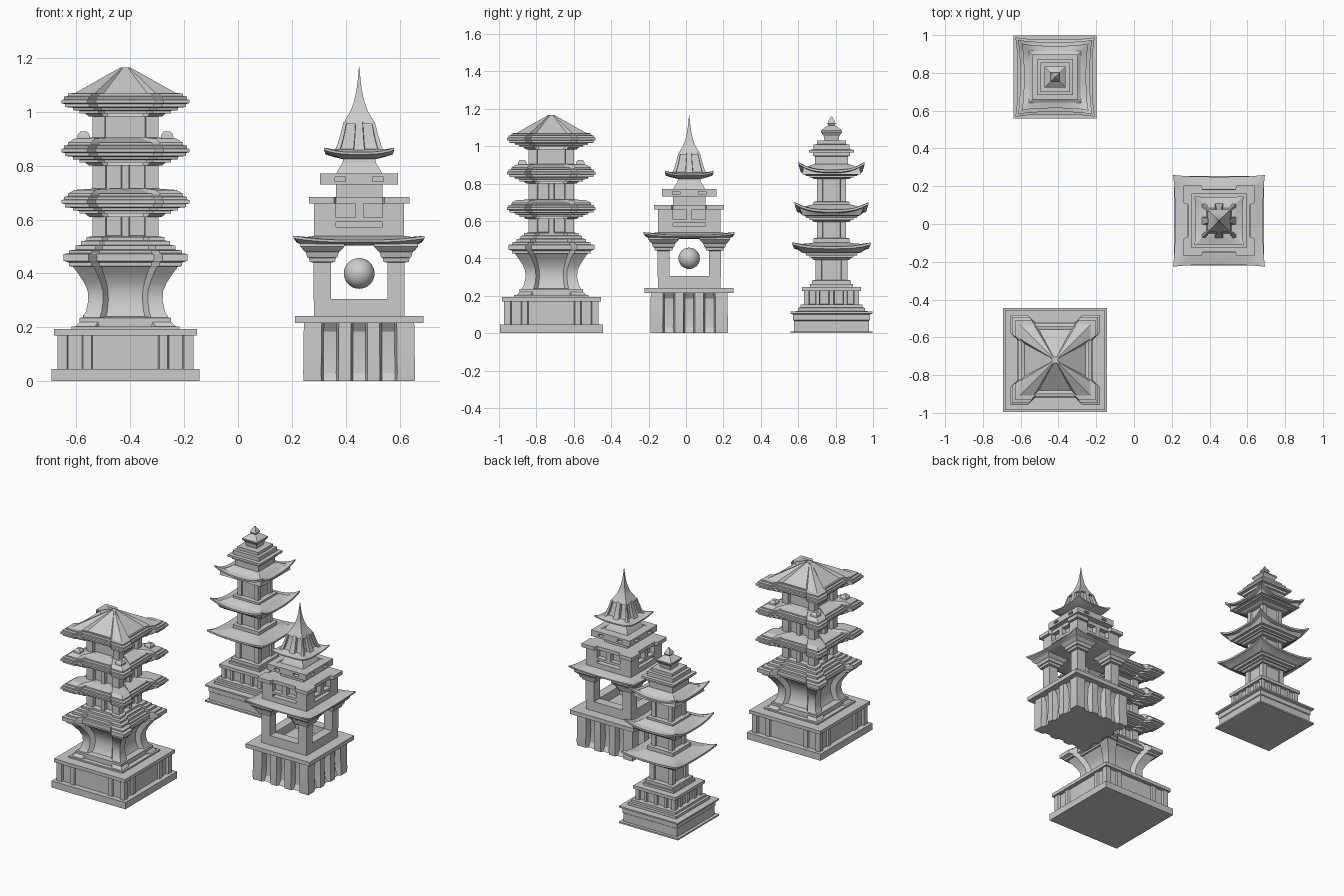
import bpy, bmesh, math

A = (-0.418, -0.72)
B = (0.45, 0.017)
C = (-0.418, 0.778)


def mir(pts):
    """Mirror a half side profile (t from -1 to 0) to the full side."""
    return pts + [(-t, w) for t, w in reversed(pts) if t < 0]


SQUARE = [(-1, 1), (1, 1)]
WING = mir([(-1, 1), (-.6, 1), (-.46, 0)])
POSTS = mir([(-1, 1), (-.62, 1), (-.6, 0)])
TWO_BAY = mir([(-1, 1), (-.6, 1), (-.58, 0), (-.13, 0), (-.11, 1)])
CURVE = [(i / 6, abs(i / 6) ** 3) for i in range(-6, 7)]


def finish(name, bm):
    bmesh.ops.recalc_face_normals(bm, faces=bm.faces)
    me = bpy.data.meshes.new(name)
    bm.to_mesh(me)
    bm.free()
    me.polygons.foreach_set("use_smooth", [True] * len(me.polygons))
    me.set_sharp_from_angle(angle=math.radians(22))
    ob = bpy.data.objects.new(name, me)
    bpy.context.collection.objects.link(ob)
    return ob


def loft(name, c, rings, prof=SQUARE):
    """Four-sided loft. Ring: (half, z), (corner, mid, z) or (corner, mid, z corner, z mid)."""
    bm = bmesh.new()
    loops = []
    for r in rings:
        if len(r) == 2:
            r = (r[0], r[0], r[1])
        if len(r) == 3:
            r = r + (r[2],)
        hc, hm, zc, zm = r
        loop = []
        for s in range(4):
            ca, sa = math.cos(s * math.pi / 2), math.sin(s * math.pi / 2)
            for t, w in prof[:-1]:
                x, y = t * hc, -(hm + (hc - hm) * w)
                loop.append(bm.verts.new((c[0] + x * ca - y * sa, c[1] + x * sa + y * ca,
                                          zm + (zc - zm) * w)))
        loops.append(loop)
    for a, b in zip(loops, loops[1:]):
        for i in range(len(a)):
            j = (i + 1) % len(a)
            bm.faces.new((a[i], a[j], b[j], b[i]))
    bm.faces.new(loops[0][::-1])
    bm.faces.new(loops[-1])
    return finish(name, bm)


def block(name, c, h, z0, z1):
    return loft(name, c, [(h, z0), (h, z1)])


def around(name, c, boxes):
    """Boxes (x0, x1, y inner, y outer, z0, z1) repeated on all four sides."""
    bm = bmesh.new()
    for s in range(4):
        ca, sa = math.cos(s * math.pi / 2), math.sin(s * math.pi / 2)
        for x0, x1, yi, yo, z0, z1 in boxes:
            v = bmesh.ops.create_cube(bm, size=1)["verts"]
            for p in v:
                x = x0 if p.co.x < 0 else x1
                y = -yo if p.co.y < 0 else -yi
                z = z0 if p.co.z < 0 else z1
                p.co = (c[0] + x * ca - y * sa, c[1] + x * sa + y * ca, z)
    return finish(name, bm)


# --- Tower A: heavy stepped pagoda ---
block("a_plinth", A, .275, 0, .045)
loft("a_base", A, [(.253, .238, .045), (.253, .238, .172)],
     mir([(-1, 1), (-.86, 1), (-.84, 0), (-.64, 0), (-.62, .7), (-.5, .7), (-.48, 0)]))
block("a_base_cap", A, .265, .17, .193)
loft("a_base_step", A, [(.2, .193), (.2, .203), (.17, .203), (.17, .235), (.13, .24)], WING)
# Flared first storey that runs up into the lowest roof
loft("a_first_storey", A, [
    (.19, .16, .2), (.165, .14, .225), (.146, .122, .26), (.138, .112, .3), (.14, .112, .335),
    (.153, .12, .365), (.176, .14, .4), (.195, .16, .425), (.21, .17, .427), (.21, .17, .44),
    (.23, .19, .447), (.23, .19, .472), (.21, .18, .475), (.21, .18, .485), (.185, .165, .488),
    (.185, .165, .503), (.165, .15, .506), (.165, .15, .52), (.145, .13, .522),
    (.145, .13, .535), (.1, .1, .54)], WING)
loft("a_storey_2", A, [(.122, .1, .53), (.122, .1, .62)], TWO_BAY)
loft("a_storey_3", A, [(.122, .1, .7), (.122, .1, .81)], TWO_BAY)
loft("a_storey_4", A, [(.122, .1, .89), (.122, .1, .99)], POSTS)
EAVE = [(.135, 0), (.15, .012), (.17, .012), (.17, .022), (.195, .024), (.195, .033),
        (.225, .036), (.225, .047), (.237, .05), (.237, .062), (.228, .065), (.228, .074),
        (.213, .077), (.213, .086)]
for i, z in enumerate((.61, .8, .982)):
    rings = [(h, h * .85 if h > .14 else h, z + d) for h, d in EAVE]
    if i < 2:
        rings += [(.19, .165, z + .1, z + .088), (.12, .12, z + .105), (.1, .1, z + .105)]
    else:
        rings += [(.187, .162, 1.07, 1.062), (.018, .016, 1.165)]
    loft("a_roof_%d" % (i + 2), A, rings, WING)
# Upturned horns at the corners of the third roof
for sx in (-1, 1):
    for sy in (-1, 1):
        loft("a_roof_horn", (A[0] + sx * .155, A[1] + sy * .155),
             [(.025, .885), (.022, .915), (.012, .927)])

# --- Tower B: open belfry with spire ---
loft("b_base", B, [(.206, .19, 0), (.208, .172, .03), (.206, .165, .1), (.206, .172, .185),
                   (.204, .195, .218)],
     mir([(-1, 1), (-.68, 1), (-.64, 0), (-.41, 0), (-.37, 1), (-.15, 1), (-.11, 0)]))
block("b_base_slab", B, .238, .215, .242)
around("b_parapet", B, [(-.168, .168, .108, .168, .24, .305)])
block("b_floor", B, .15, .24, .25)
for sx in (-1, 1):
    for sy in (-1, 1):
        loft("b_corner_post", (B[0] + sx * .137, B[1] + sy * .137),
             [(.032, .3), (.032, .44), (.047, .443), (.05, .458), (.056, .46), (.062, .48),
              (.068, .484), (.082, .5), (.082, .515)])
bm = bmesh.new()
bmesh.ops.create_uvsphere(bm, u_segments=32, v_segments=18, radius=.057)
bell = finish("b_bell", bm)
bell.location = (B[0], B[1], .4)
loft("b_lower_roof", B, [(.17, .17, .503), (.22, .215, .512, .507), (.243, .233, .53, .516),
                         (.243, .233, .54, .524), (.2, .2, .535, .53), (.16, .16, .54)], CURVE)
# Upper room with window frames around a recessed core
block("b_upper_core", B, .135, .53, .675)
around("b_upper_frame", B, [
    (-.167, -.086, .1, .167, .53, .665), (.086, .167, .1, .167, .53, .665),
    (-.086, .086, .1, .167, .53, .572), (-.086, .086, .1, .167, .59, .607),
    (-.016, .016, .1, .167, .6, .665)])
loft("b_upper_cap", B, [(.187, .165, .66), (.187, .165, .684)],
     mir([(-1, 1), (-.5, 1), (-.46, 0)]))
block("b_neck", B, .086, .68, .735)
block("b_gallery_core", B, .12, .732, .768)
around("b_gallery_frame", B, [
    (-.145, .145, .1, .145, .73, .742), (-.145, .145, .1, .145, .758, .771)]
    + [(s * x - w, s * x + w, .1, .145, .74, .76)
       for s in (-1, 1) for x, w in ((.141, .004), (.098, .008), (.025, .025))])
loft("b_spire_neck", B, [(.085, .77), (.078, .785), (.062, .81), (.058, .835)])
loft("b_upper_roof", B, [(.065, .065, .825), (.1, .1, .84, .834), (.13, .125, .858, .842),
                         (.13, .125, .867, .85), (.1, .1, .86, .855), (.08, .08, .862)], CURVE)
# Curved spire with recessed vents in the lower part
loft("b_spire_vents", B, [(.095, .072, .85), (.082, .062, .875), (.07, .053, .915),
                          (.06, .046, .955), (.058, .056, .962)],
     mir([(-1, 1), (-.8, 1), (-.78, 0), (-.24, 0), (-.22, 1)]))
loft("b_spire", B, [(.06, .955), (.047, .978), (.032, 1.003), (.022, 1.03), (.014, 1.06),
                    (.008, 1.095), (.004, 1.13), (.001, 1.167)])

# --- Tower C: slim pagoda with curved eaves ---
loft("c_base", C, [(.22, 0), (.22, .01), (.2, .01), (.2, .066), (.205, .07), (.205, .1),
                   (.22, .105), (.22, .115), (.18, .118), (.18, .135), (.165, .137),
                   (.165, .152), (.13, .155)])
loft("c_pedestal", C, [(.148, .134, .15), (.148, .134, .226)],
     mir([(-1, 1), (-.82, 1), (-.8, 0), (-.58, 0), (-.56, .8), (-.44, .8), (-.42, 0),
          (-.1, 0), (-.08, .8)]))
loft("c_pedestal_cap", C, [(.157, .225), (.157, .246), (.115, .247), (.115, .262), (.08, .263)])
for i, (z0, z1) in enumerate(((.26, .415), (.485, .605), (.68, .84))):
    h = (.085, .077, .077)[i]
    loft("c_storey_%d" % (i + 1), C, [(h, h - .012, z0), (h, h - .012, z1)], POSTS)
    loft("c_storey_foot_%d" % (i + 1), C, [(h + .02, z0 - .01), (h + .02, z0 + .022),
                                           (h, z0 + .024)])
for i, (z, h, zc, zm, zt) in enumerate(((.392, .21, .485, .463, .485), (.595, .197, .7, .66, .69),
                                        (.825, .177, .915, .873, .905))):
    b = .095
    d = (zm - z - .012) / 5
    rings = [(b, z), (b + .012, z + d), (b + .022, z + d), (b + .022, z + 2 * d)]
    rings += [(b + .04, z + 2 * d), (b + .045, z + 3 * d), (b + .06, z + 3.2 * d)]
    rings += [(h - .025, h - .03, zc - .028, zm - .017), (h, h - .012, zc - .012, zm - .012),
              (h, h - .012, zc, zm), (h * .78, h * .76, zm + .014, zm + .005),
              (h * .6, h * .6, zt - .006), (.09, .09, zt)]
    loft("c_roof_%d" % (i + 1), C, rings, CURVE)
loft("c_crown", C, [(.088, .89), (.088, .945), (.1, .948), (.1, .965), (.12, .966), (.12, .98),
                    (.096, .981), (.096, 1.008), (.078, 1.01), (.078, 1.03), (.03, 1.031)])
loft("c_finial", C, [(.038, 1.03), (.042, 1.055), (.056, 1.075), (.056, 1.083), (.028, 1.105),
                     (.016, 1.11), (.023, 1.12), (.016, 1.137), (.007, 1.148), (.003, 1.158)])
